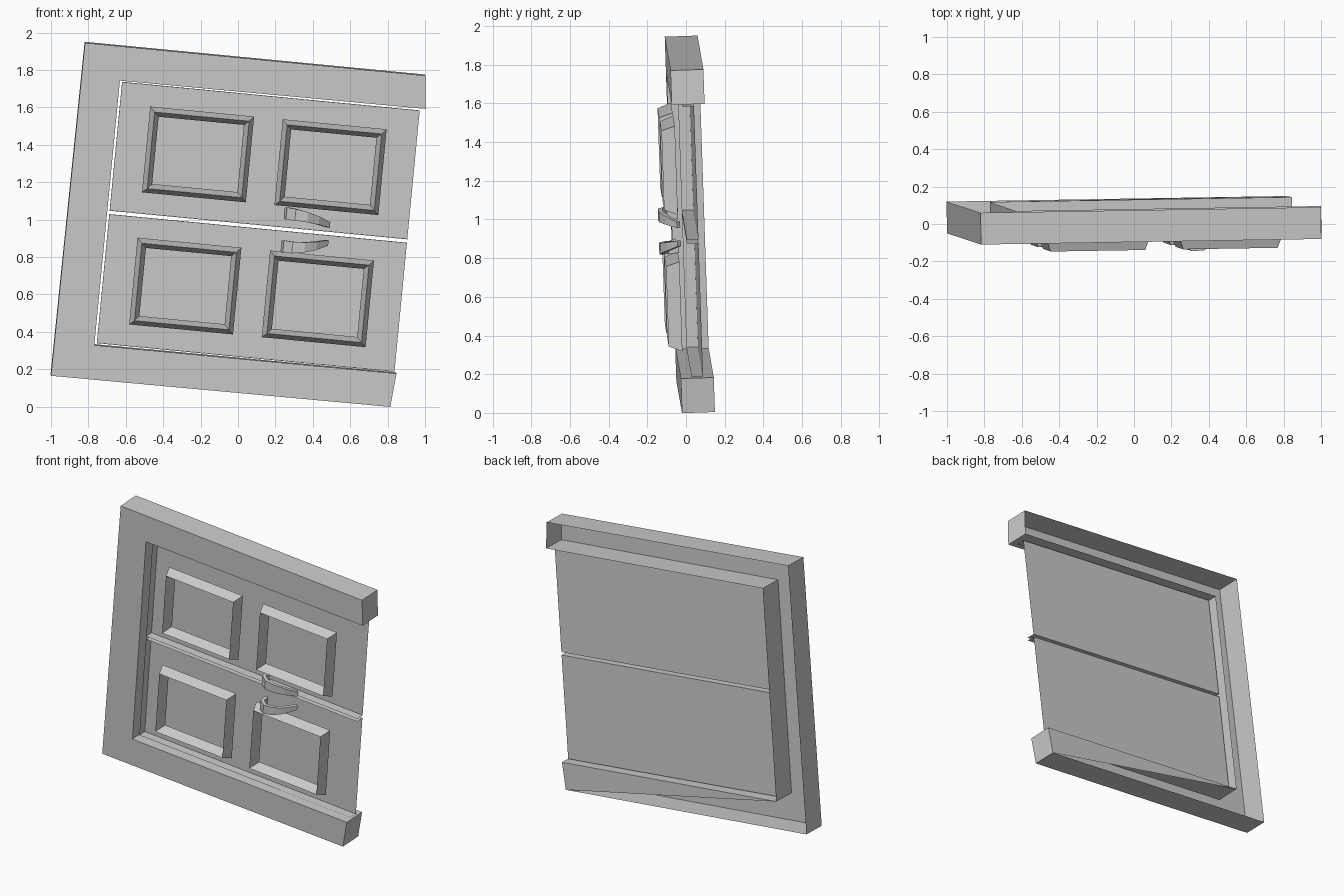
import bpy
import bmesh
from mathutils import Vector, Matrix

cube = bpy.data.objects.get("Cube")
if cube:
    bpy.data.objects.remove(cube, do_unlink=True)

# Leaning frame of the door: u across, n into the depth, v up
u_axis = Vector((1.82, 0.03, -0.175)).normalized()
v_axis = Vector((0.18, -0.06, 1.78))
v_axis = (v_axis - u_axis * v_axis.dot(u_axis)).normalized()
n_axis = v_axis.cross(u_axis)
LEAN = Matrix((u_axis, n_axis, v_axis)).transposed().to_4x4()
LEAN.translation = Vector((-1.0, -0.05, 0.165))

grey = bpy.data.materials.new("plain_grey")
grey.use_nodes = True
COLOUR = (0.6, 0.6, 0.6, 1.0)
grey.diffuse_color = COLOUR
grey.node_tree.nodes["Principled BSDF"].inputs["Base Color"].default_value = COLOUR


def finish(name, bm):
    bmesh.ops.recalc_face_normals(bm, faces=bm.faces)
    bm.transform(LEAN)
    mesh = bpy.data.meshes.new(name)
    bm.to_mesh(mesh)
    bm.free()
    mesh.materials.append(grey)
    obj = bpy.data.objects.new(name, mesh)
    bpy.context.collection.objects.link(obj)


def bridge(bm, a, b):
    """Join two closed loops of vertices with quads."""
    for i in range(len(a)):
        j = (i + 1) % len(a)
        bm.faces.new((a[i], a[j], b[j], b[i]))


def rect_loop(bm, u0, u1, v0, v1, n, inset=0.0):
    u0, u1, v0, v1 = u0 + inset, u1 - inset, v0 + inset, v1 - inset
    return [bm.verts.new((u, n, v)) for u, v in ((u0, v0), (u1, v0), (u1, v1), (u0, v1))]


def tray(name, u0, u1, n0, n1, v0, v1):
    """Back sheet with bottom, top and one side wall; open in front and at the far end."""
    bm = bmesh.new()
    front = rect_loop(bm, u0, u1, v0, v1, n0)
    back = rect_loop(bm, u0, u1, v0, v1, n1)
    bm.faces.new(back)
    for i, j in ((0, 1), (2, 3), (3, 0)):
        bm.faces.new((front[i], front[j], back[j], back[i]))
    finish(name, bm)


DEPTH = 0.17
DOOR_FRONT, DOOR_BACK = 0.055, 0.115

# Three-sided surround, hollow and open at the back
outline = [(0, 0), (1.822, 0.008), (1.838, 0.189), (0.215, 0.185),
           (0.215, 1.607), (1.856, 1.613), (1.838, 1.79), (0.01, 1.79)]
bm = bmesh.new()
front = [bm.verts.new((u, 0, v)) for u, v in outline]
back = [bm.verts.new((u, DEPTH, v)) for u, v in outline]
bm.faces.new(front)
bridge(bm, front, back)
bm.faces.new((back[1], back[2], back[3]))  # brace closing part of the lower bar
finish("door_surround", bm)

# Two hollow door leaves, each with two raised mouldings
leaves = {"upper": (0.907, 1.598, 1.023, 1.484), "lower": (0.195, 0.887, 0.313, 0.779)}
columns = {"right": (0.390, 0.948), "left": (1.102, 1.660)}
for level, (v0, v1, p0, p1) in leaves.items():
    tray(level + "_door", 0.229, 1.828, DOOR_FRONT, DOOR_BACK, v0, v1)
    for side, (u0, u1) in columns.items():
        bm = bmesh.new()
        loops = [rect_loop(bm, u0, u1, p0, p1, n, inset)
                 for n, inset in ((0.015, 0), (-0.055, 0.025), (0.015, 0.05))]
        bridge(bm, loops[0], loops[1])
        bridge(bm, loops[1], loops[2])
        finish(level + "_" + side + "_moulding", bm)

# Bowed lever handles, mirrored about the meeting edge
# Each path point: u, n, height from the meeting edge, half height
path = [(1.17, 0.02, 0.088, 0.03), (1.18, -0.04, 0.089, 0.033), (1.22, -0.07, 0.088, 0.031),
        (1.28, -0.066, 0.081, 0.027), (1.34, -0.035, 0.068, 0.022), (1.40, 0.02, 0.048, 0.015)]
for level, sign in (("upper", 1), ("lower", -1)):
    bm = bmesh.new()
    rings = []
    for i, (u, n, h, half) in enumerate(path):
        a, b = path[max(i - 1, 0)], path[min(i + 1, len(path) - 1)]
        across = Vector((a[1] - b[1], b[0] - a[0])).normalized() * 0.012
        v = 0.897 + sign * h
        rings.append([bm.verts.new((u + s * across.x, n + s * across.y, v + t * half))
                      for s, t in ((-1, -1), (1, -1), (1, 1), (-1, 1))])
    for a, b in zip(rings, rings[1:]):
        bridge(bm, a, b)
    bm.faces.new(rings[0])
    bm.faces.new(rings[-1])
    finish(level + "_handle", bm)
